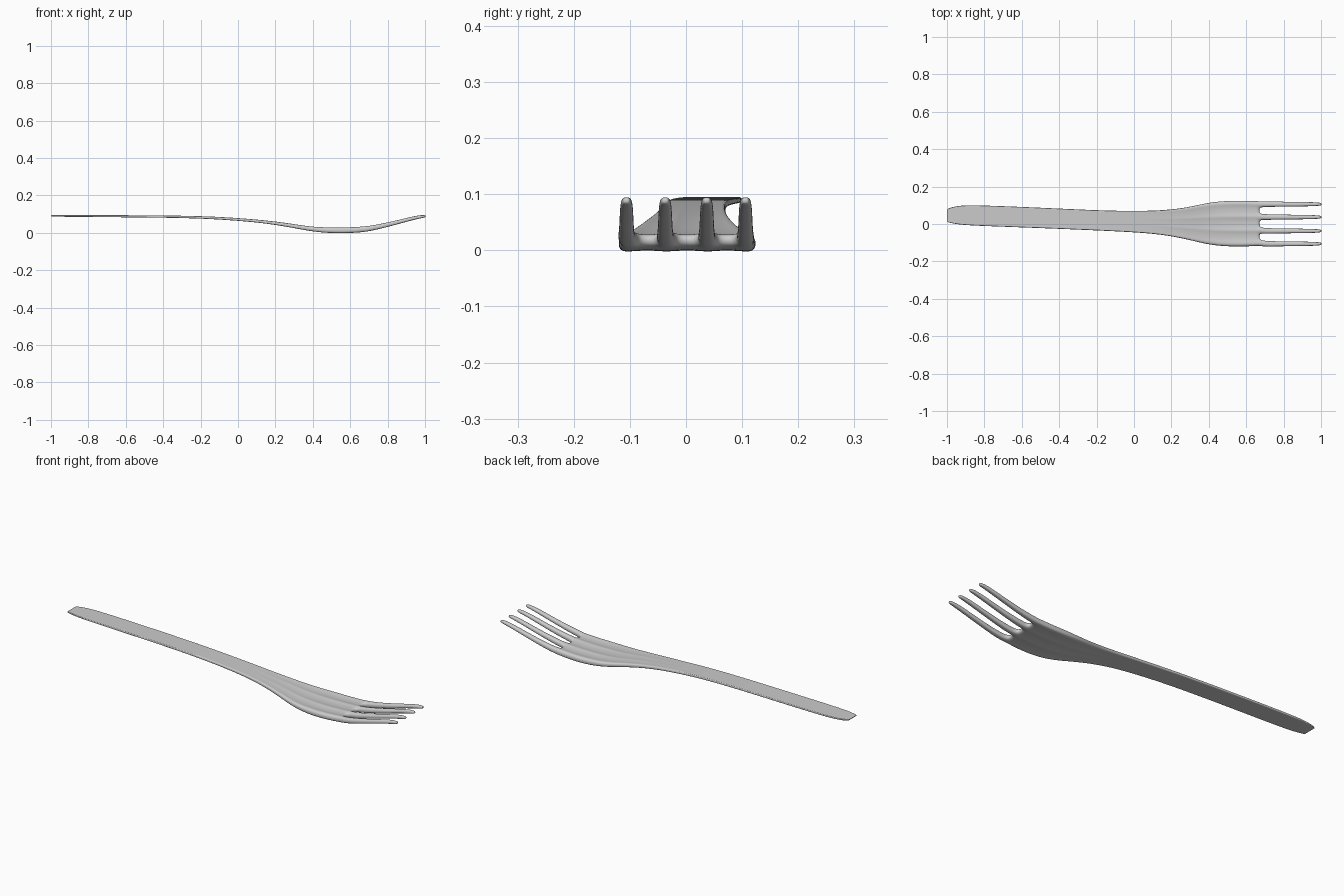
import bpy, bmesh

if "Cube" in bpy.data.objects:
    bpy.data.objects.remove(bpy.data.objects["Cube"])

# Handle and head stations: x, y low, y high, z bottom, z top, ridge height
BODY = [
    (-1.0, 0.012, 0.078, 0.088, 0.094, 0),
    (-0.992, 0.008, 0.084, 0.087, 0.095, 0),
    (-0.95, -0.001, 0.097, 0.086, 0.095, 0),
    (-0.87, -0.009, 0.102, 0.085, 0.095, 0),
    (-0.6, -0.018, 0.092, 0.083, 0.094, 0),
    (-0.3, -0.030, 0.078, 0.080, 0.092, 0),
    (-0.1, -0.039, 0.070, 0.072, 0.086, 0),
    (0.08, -0.049, 0.070, 0.058, 0.073, 0),
    (0.2, -0.065, 0.077, 0.043, 0.060, 0.001),
    (0.3, -0.086, 0.092, 0.026, 0.045, 0.002),
    (0.39, -0.109, 0.113, 0.009, 0.030, 0.003),
    (0.48, -0.120, 0.124, 0.000, 0.025, 0.005),
    (0.57, -0.121, 0.125, -0.001, 0.024, 0.006),
    (0.64, -0.119, 0.123, 0.003, 0.027, 0.006),
    (0.67, -0.117, 0.122, 0.006, 0.030, 0.006),
]
# Tine stations: x, width, z bottom, z top, ridge height
TINES = [
    (0.70, 0.032, 0.010, 0.033, 0.005),
    (0.76, 0.028, 0.022, 0.044, 0.004),
    (0.84, 0.026, 0.043, 0.062, 0.003),
    (0.92, 0.024, 0.065, 0.082, 0.003),
    (0.97, 0.021, 0.077, 0.093, 0.002),
    (0.995, 0.016, 0.081, 0.094, 0.001),
    (1.002, 0.010, 0.084, 0.093, 0.0),
]
CENTRES = [-0.106, -0.037, 0.037, 0.106]
HALF_HEAD, BASE_W = 0.123, 0.034


def build_fork():
    bm = bmesh.new()
    top, bottom = [], []

    def add_row(x, ys, zb, zt, ridge):
        t, b = [], []
        for i, y in enumerate(ys):
            r = ridge if i % 3 == 1 else 0    # centre line of each tine
            t.append(bm.verts.new((x, y, zt + r)))
            b.append(bm.verts.new((x, y, zb - r * 0.4)))
        top.append(t)
        bottom.append(b)

    # Three lines per tine run the whole length of the fork
    lines = [c + s * BASE_W / 2 for c in CENTRES for s in (-1, 0, 1)]
    for x, lo, hi, zb, zt, ridge in BODY:
        mid, half = (lo + hi) / 2, (hi - lo) / 2
        add_row(x, [mid + half * y / HALF_HEAD for y in lines], zb, zt, ridge)
    for x, w, zb, zt, ridge in TINES:
        add_row(x, [c + s * w / 2 for c in CENTRES for s in (-1, 0, 1)],
                zb, zt, ridge)

    # Top and bottom skins, leaving the slots open
    partner = {}
    faces = []
    for t, b in zip(top, bottom):
        partner.update(zip(t, b))
    for r in range(len(top) - 1):
        for c in range(len(lines) - 1):
            if r >= len(BODY) - 1 and c % 3 == 2:
                continue
            quad = [top[r][c], top[r + 1][c], top[r + 1][c + 1], top[r][c + 1]]
            faces.append(bm.faces.new(quad))
            bm.faces.new([partner[v] for v in reversed(quad)])

    # Side walls around the rim
    walls = []
    for f in faces:
        for loop in f.loops:
            if len(loop.edge.link_faces) == 1:
                walls.append((loop.vert, loop.link_loop_next.vert))
    for a, b in walls:
        bm.faces.new((b, a, partner[a], partner[b]))

    bmesh.ops.recalc_face_normals(bm, faces=bm.faces)
    for f in bm.faces:
        f.smooth = True
    mesh = bpy.data.meshes.new("fork")
    bm.to_mesh(mesh)
    bm.free()
    return mesh


# Fork, rounded by subdivision
fork = bpy.data.objects.new("fork", build_fork())
bpy.context.collection.objects.link(fork)
sub = fork.modifiers.new("rounding", "SUBSURF")
sub.levels = sub.render_levels = 3
